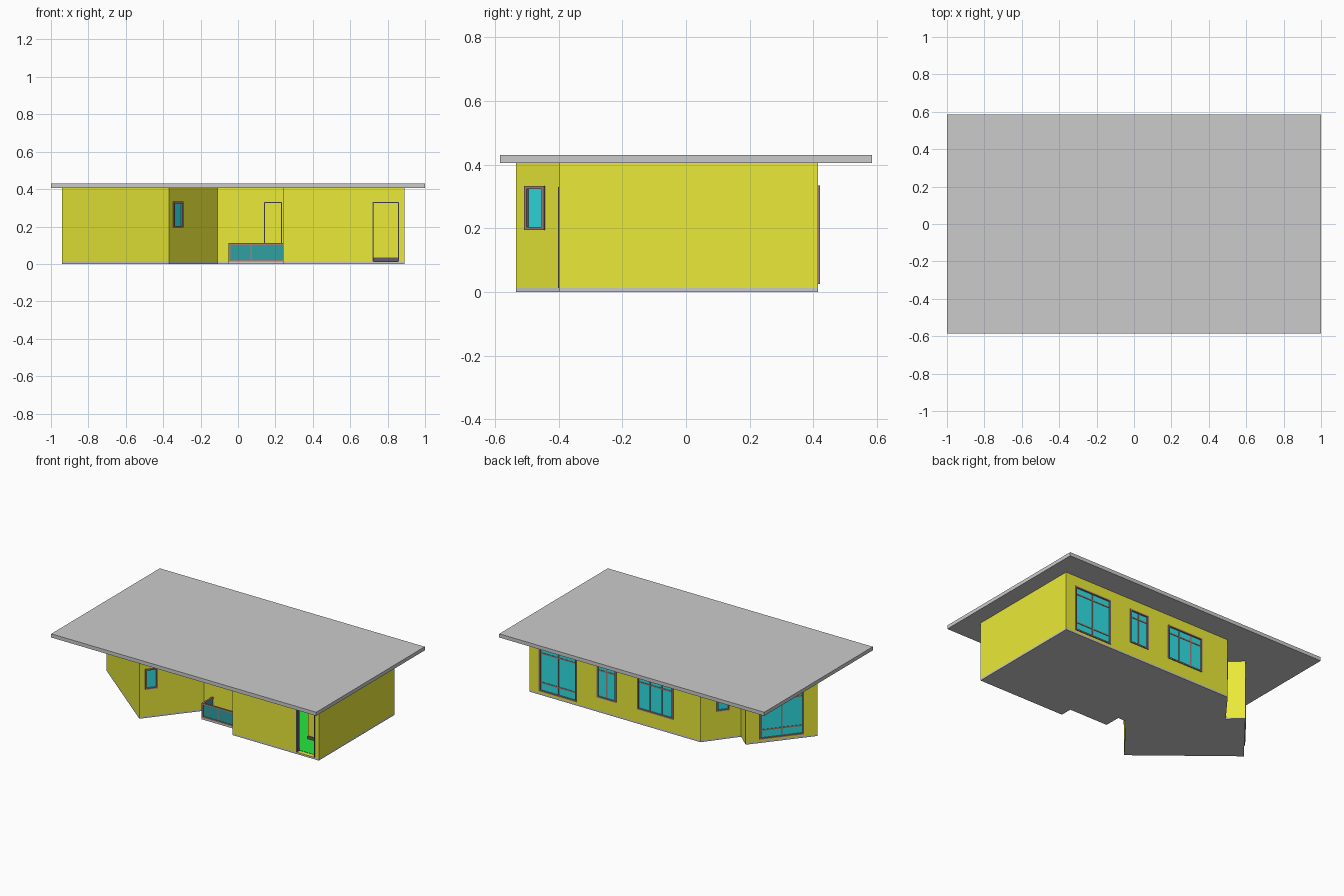
import bpy, bmesh
from mathutils import Vector, Matrix

if "Cube" in bpy.data.objects:
    bpy.data.objects.remove(bpy.data.objects["Cube"])

def material(name, rgb):
    m = bpy.data.materials.new(name)
    m.diffuse_color = (*rgb, 1)
    m.use_nodes = True
    m.node_tree.nodes["Principled BSDF"].inputs["Base Color"].default_value = m.diffuse_color
    return m

YELLOW = material("yellow_paint", (0.82, 0.82, 0.04))
GLASS = material("cyan_glass", (0.03, 0.74, 0.78))
RAIL_GLASS = material("dark_glass", (0.03, 0.35, 0.36))
FRAME = material("brown_frame", (0.36, 0.22, 0.19))
DARK = material("dark_trim", (0.12, 0.11, 0.14))
GREEN = material("green_floor", (0.02, 0.8, 0.05))

def make(name, bm, mat=None):
    bmesh.ops.recalc_face_normals(bm, faces=bm.faces)
    me = bpy.data.meshes.new(name)
    bm.to_mesh(me)
    bm.free()
    ob = bpy.data.objects.new(name, me)
    bpy.context.collection.objects.link(ob)
    if mat:
        me.materials.append(mat)
    return ob

def add_box(bm, lo, hi, mtx=Matrix()):
    lo, hi = Vector(lo), Vector(hi)
    m = mtx @ Matrix.Translation((lo + hi) / 2) @ Matrix.Diagonal((*(hi - lo), 1))
    bmesh.ops.create_cube(bm, size=1, matrix=m)

def boxes(name, items, mat=None, mtx=Matrix()):
    bm = bmesh.new()
    for lo, hi in items:
        add_box(bm, lo, hi, mtx)
    return make(name, bm, mat)

def prism(name, pts, z0, z1, mat=None):
    bm = bmesh.new()
    f = bm.faces.new([bm.verts.new((x, y, z0)) for x, y in pts])
    ext = bmesh.ops.extrude_face_region(bm, geom=[f])
    vs = [v for v in ext["geom"] if isinstance(v, bmesh.types.BMVert)]
    bmesh.ops.translate(bm, verts=vs, vec=(0, 0, z1 - z0))
    return make(name, bm, mat)

# Floor plan, counter-clockwise, with an angled wing on the left
PLAN = [Vector(p) for p in [(.89, -.40), (.89, .415), (-.40, .415), (-.56, .205), (-.65, .285),
                            (-.94, -.075), (-.37, -.535), (-.11, -.21), (.24, -.21), (.24, -.40)]]
N, T, Z0, Z1 = len(PLAN), .03, .012, .405

def inset(t):
    out = []
    for i, p in enumerate(PLAN):
        a, b = (p - PLAN[i - 1]).normalized(), (PLAN[(i + 1) % N] - p).normalized()
        na, nb = Vector((-a.y, a.x)), Vector((-b.y, b.x))
        out.append(p + (na + nb) * t / (1 + na.dot(nb)))
    return out

def wall_matrix(i):
    # local x runs along the wall, local y points into the house
    p, d = PLAN[i], (PLAN[(i + 1) % N] - PLAN[i]).normalized()
    return Matrix(((d.x, -d.y, 0, p.x), (d.y, d.x, 0, p.y), (0, 0, 1, 0), (0, 0, 0, 1)))

# Openings: name, wall index, start, end, bottom, top, mullions, crossbar heights
WINDOWS = [
    ("back_large_window", 1, .073, .355, .025, .335, 1, (.085, .285)),
    ("back_small_window", 1, .51, .655, .10, .335, 1, (.285,)),
    ("back_wide_window", 1, .815, 1.085, .10, .335, 2, (.285,)),
    ("link_window", 2, .105, .19, .195, .333, 0, ()),
    ("wing_large_window", 4, .09, .375, .025, .335, 1, (.085, .285)),
    ("wing_small_window", 6, .038, .118, .195, .333, 0, ()),
]
DOORS = [("terrace_door_frame", 7, .25, .345, .013, .33),
         ("entrance_door_frame", 9, .48, .62, .013, .33)]

# Walls with openings cut through
inner = inset(T)
bm = bmesh.new()
rings = [[bm.verts.new((p.x, p.y, z)) for p in pts]
         for pts, z in ((PLAN, Z0), (PLAN, Z1), (inner, Z1), (inner, Z0))]
for k in range(4):
    a, b = rings[k], rings[(k + 1) % 4]
    for i in range(N):
        j = (i + 1) % N
        bm.faces.new((a[i], a[j], b[j], b[i]))
walls = make("walls", bm, YELLOW)
bm = bmesh.new()
for o in WINDOWS + DOORS:
    add_box(bm, (o[2], -.02, o[4]), (o[3], T + .02, o[5]), wall_matrix(o[1]))
cutter = make("opening_cutter", bm)
cutter.hide_render = True
mod = walls.modifiers.new("openings", "BOOLEAN")
mod.object, mod.operation, mod.solver = cutter, "DIFFERENCE", "EXACT"
bpy.context.view_layer.objects.active = walls
bpy.ops.object.modifier_apply(modifier=mod.name)
bpy.data.objects.remove(cutter)

# Window frames and panes
W = .009
for name, i, s0, s1, z0, z1, mullions, bars in WINDOWS:
    y0, y1 = -.006, .016
    parts = [((s0, y0, z0), (s0 + W, y1, z1)), ((s1 - W, y0, z0), (s1, y1, z1)),
             ((s0 + W, y0, z0), (s1 - W, y1, z0 + W)), ((s0 + W, y0, z1 - W), (s1 - W, y1, z1))]
    for k in range(mullions):
        c = s0 + (s1 - s0) * (k + 1) / (mullions + 1)
        parts.append(((c - W / 2, 0, z0 + W), (c + W / 2, .012, z1 - W)))
    for z in bars:
        parts.append(((s0 + W, .001, z - W / 2), (s1 - W, .011, z + W / 2)))
    boxes(name + "_frame", parts, FRAME, wall_matrix(i))
    boxes(name + "_pane", [((s0 + W, .004, z0 + W), (s1 - W, .008, z1 - W))], GLASS, wall_matrix(i))

# Thin door frames around the open doorways
for name, i, s0, s1, z0, z1 in DOORS:
    w = .005
    boxes(name, [((s0, -.002, z0), (s0 + w, T, z1)), ((s1 - w, -.002, z0), (s1, T, z1)),
                 ((s0 + w, -.002, z1 - w), (s1 - w, T, z1))], DARK, wall_matrix(i))

# Floor slab, terrace slab, floor covering and roof
prism("floor_slab", PLAN, 0, Z0)
boxes("terrace_slab", [((-.05, -.32, 0), (.24, -.21, Z0))])
prism("floor_covering", inset(T), Z0, Z0 + .003, GREEN)
boxes("roof_slab", [((-1, -.585, Z1), (1, .585, .43))])

# Hall partition with skirting
boxes("hall_partition", [((.67, -.20, Z0), (.86, -.175, Z1))], YELLOW)
boxes("hall_skirting", [((.67, -.205, Z0), (.86, -.20, .034))], DARK)

# Terrace balustrade: glass panels on the front and left side with rails
boxes("terrace_panels", [((-.045, -.316, .02), (.24, -.312, .103)),
                         ((-.046, -.312, .02), (-.042, -.21, .103))], RAIL_GLASS)
rails = [((.068, -.318, .02), (.074, -.31, .103)), ((-.05, -.32, .02), (-.04, -.31, .103))]
for z in (.012, .102):
    rails += [((-.05, -.32, z), (.24, -.308, z + .01)), ((-.05, -.308, z), (-.038, -.21, z + .01))]
boxes("terrace_rails", rails, FRAME)
